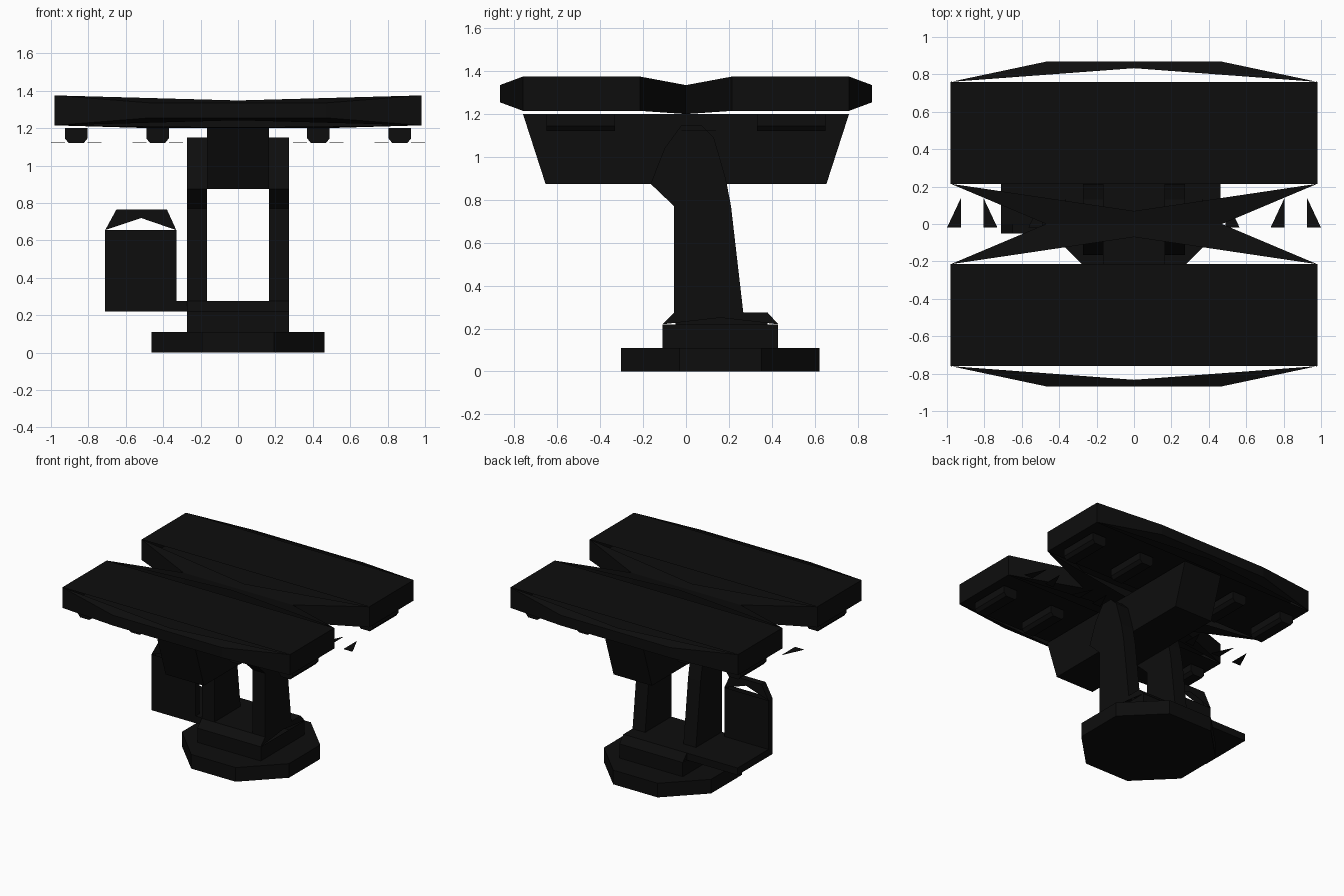
import bpy
import math

if "Cube" in bpy.data.objects:
    bpy.data.objects.remove(bpy.data.objects["Cube"])

COLOR = (0.004, 0.004, 0.004, 1)
mat = bpy.data.materials.new("near_black")
mat.use_nodes = True
mat.diffuse_color = COLOR
mat.node_tree.nodes["Principled BSDF"].inputs["Base Color"].default_value = COLOR


def add_mesh(name, verts, faces):
    mesh = bpy.data.meshes.new(name)
    mesh.from_pydata(verts, [], faces)
    mesh.materials.append(mat)
    obj = bpy.data.objects.new(name, mesh)
    bpy.context.collection.objects.link(obj)
    return obj


def loft(name, low, high, caps=None):
    """Join two matching loops; caps lists the end faces by loop index."""
    n = len(low)
    caps = caps or [tuple(range(n))]
    faces = [(i, (i + 1) % n, n + (i + 1) % n, n + i) for i in range(n)]
    faces += [tuple(n + i for i in c) for c in caps]
    faces += [tuple(reversed(c)) for c in caps]
    return add_mesh(name, low + high, faces)


def prism_x(name, profile, x0, x1, caps=None):
    return loft(name, [(x0, y, z) for y, z in profile],
                [(x1, y, z) for y, z in profile], caps)


def prism_y(name, profile, y0, y1, caps=None):
    return loft(name, [(x, y1, z) for x, z in profile],
                [(x, y0, z) for x, z in profile], caps)


def box(name, x0, x1, y0, y1, z0, z1):
    return prism_x(name, [(y0, z0), (y1, z0), (y1, z1), (y0, z1)], x0, x1)


# Octagonal foot
ring = [(0.5 * math.cos(math.radians(45 * k + 22.5)),
         0.16 + 0.5 * math.sin(math.radians(45 * k + 22.5))) for k in range(8)]
loft("base_plate", [(x, y, 0) for x, y in ring], [(x, y, 0.11) for x, y in ring])

# End caps with an open notch between the crossed corner triangles
NOTCHED = [(0, 1, 2, 5), (2, 3, 4), (3, 4, 5)]
prism_x("pedestal", [(-0.11, 0.11), (0.43, 0.11), (0.43, 0.22), (0.38, 0.275),
                     (-0.055, 0.275), (-0.11, 0.22)], -0.273, 0.273, NOTCHED)

# Side platform with an upright shield
box("side_platform", -0.71, -0.27, -0.05, 0.38, 0.22, 0.275)
prism_y("side_shield", [(-0.71, 0.22), (-0.33, 0.22), (-0.33, 0.655), (-0.38, 0.765),
                        (-0.65, 0.765), (-0.71, 0.655)], -0.05, 0.0, NOTCHED)

# Pair of legs holding the cross beam
leg = [(-0.055, 0.25), (0.27, 0.25), (0.21, 0.77), (0.185, 0.9), (0.13, 1.09),
       (0.07, 1.15), (-0.02, 1.15), (-0.1, 1.04), (-0.165, 0.875), (-0.055, 0.77)]
prism_x("left_leg", leg, 0.165, 0.273)
prism_x("right_leg", leg, -0.273, -0.165)
prism_x("cross_beam", [(-0.655, 0.875), (0.655, 0.875), (0.76, 1.2), (-0.76, 1.2)],
        -0.165, 0.165)

# Two wide panels: flat middle, bevelled long edges with open notches
outline = [(-0.98, 0.215), (-0.47, 0), (0.47, 0), (0.98, 0.215),
           (0.98, 0.76), (0.47, 0.868), (-0.47, 0.868), (-0.98, 0.76)]
low, high = [], []
for x, y in outline:
    end = abs(x) > 0.9
    low.append((x, y, 1.215 if end else (1.2 if y == 0 else 1.255)))
    high.append((x, y, 1.375 if end else 1.335))
panel_caps = [(0, 3, 4, 7), (0, 1, 2), (1, 2, 3), (4, 5, 6), (5, 6, 7)]
for name, turn in (("back_panel", 0), ("front_panel", math.pi)):
    loft(name, low, high, panel_caps).rotation_euler.z = turn

# Lamps under the panels, with thin fins along the middle line
for cx in (-0.865, -0.43, 0.43, 0.865):
    for cy in (-0.49, 0.49):
        prism_y("lamp", [(cx - 0.04, 1.12), (cx + 0.04, 1.12), (cx + 0.06, 1.145),
                         (cx + 0.06, 1.2), (cx - 0.06, 1.2), (cx - 0.06, 1.145)],
                cy - 0.16, cy + 0.16)
    for s in (-1, 1):
        tri = [(cx + s * 0.06, -0.02), (cx + s * 0.135, -0.02), (cx + s * 0.06, 0.14)]
        tri = tri[::s]
        loft("fin", [(x, y, 1.12) for x, y in tri], [(x, y, 1.123) for x, y in tri])
